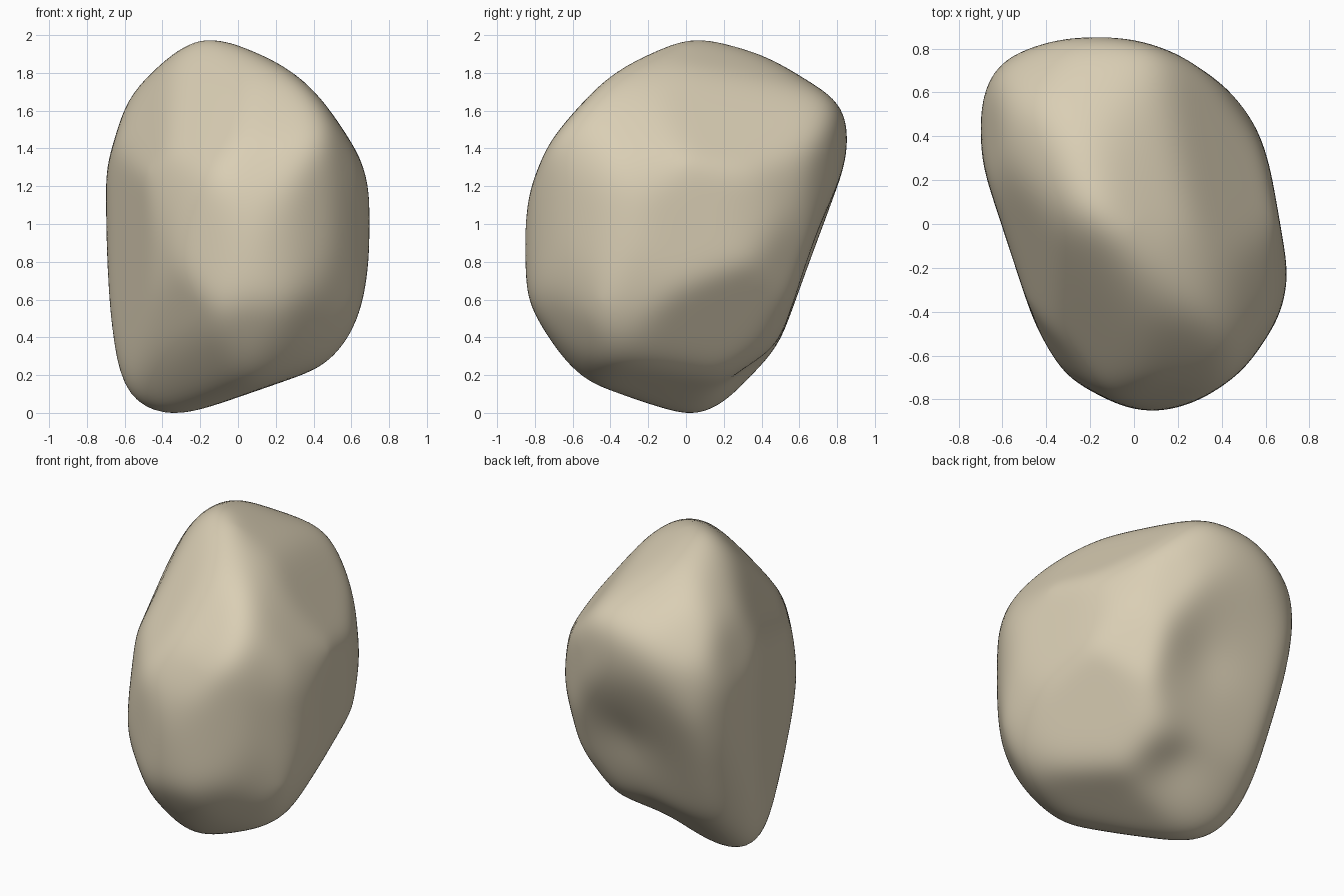
import bpy, bmesh, math
from mathutils import Vector

default_cube = bpy.data.objects.get("Cube")
if default_cube:
    bpy.data.objects.remove(default_cube, do_unlink=True)

MIDDLE = Vector((0, 0, 1))
SHARPNESS = 110
SWELL = 1.013


def cutting_planes(outline, right, up, middle=(0, 0)):
    """Turn each edge of a closed profile into an outward normal over its distance."""
    planes = []
    for (ax, ay), (bx, by) in zip(outline, outline[1:] + outline[:1]):
        across = Vector((by - ay, ax - bx)).normalized()
        distance = across.x * (ax - middle[0]) + across.y * (ay - middle[1])
        planes.append((right * across.x + up * across.y) / distance)
    return planes


def tilted_axes(azimuth, elevation):
    """Right and up directions of a profile facing the given compass angle."""
    a, e = math.radians(azimuth), math.radians(elevation)
    facing = Vector((math.cos(a) * math.cos(e), math.sin(a) * math.cos(e), math.sin(e)))
    right = Vector((-math.sin(a), math.cos(a), 0))
    return right, facing.cross(right)


def soft_reach(ray, planes):
    """Distance from the middle to the planes, slightly rounded where they meet."""
    nearness = [p.dot(ray) for p in planes]
    nearest = max(nearness)
    total = sum((n / nearest) ** SHARPNESS for n in nearness if n > 0)
    return SWELL / nearest * total ** (-1 / SHARPNESS)


# Profiles of the boulder
front_profile = [
    (-.18, 2.04), (.12, 1.92), (.33, 1.79), (.46, 1.65), (.64, 1.37), (.7, 1.17),
    (.7, .9), (.65, .58), (.58, .4), (.46, .27), (-.37, -.02), (-.5, -.01),
    (-.63, .1), (-.69, .36), (-.7, 1.28), (-.58, 1.68), (-.36, 1.91)]
side_profile = [
    (.02, 2.04), (.4, 1.92), (.82, 1.66), (.86, 1.58), (.85, 1.36), (.48, .36),
    (.17, .03), (.03, -.03), (-.57, .17), (-.84, .62), (-.86, .95), (-.82, 1.2),
    (-.72, 1.44), (-.62, 1.57), (-.4, 1.8), (-.2, 1.93)]
plan_profile = [
    (-.7, .45), (-.7, .58), (-.62, .74), (-.33, .86), (-.04, .85), (.18, .78),
    (.41, .63), (.54, .49), (.61, .28), (.7, -.24), (.66, -.42), (.5, -.66),
    (.3, -.8), (.1, -.86), (-.05, -.83), (-.33, -.68), (-.45, -.45), (-.69, .28)]
ridge_profile = [
    (-.02, 1.05), (.24, .98), (.51, .87), (.61, .76), (.68, .57), (.72, .1),
    (.68, -.19), (.25, -.87), (-.06, -.97), (-.28, -.94), (-.52, -.68),
    (-.66, -.3), (-.6, .24), (-.27, .92), (-.16, 1.01)]
hollow_profile = [
    (-.03, .94), (.13, .92), (.25, .81), (.57, .44), (.66, .07), (.63, -.25),
    (.49, -.92), (.36, -1.06), (.28, -1.06), (-.41, -.72), (-.61, -.45),
    (-.72, 0), (-.68, .29), (-.16, .89)]
underside_profile = [
    (.14, .89), (.41, .93), (.67, .82), (.9, .55), (.93, .37), (.88, .01),
    (.66, -.76), (.53, -.96), (.36, -1.02), (-.38, -.91), (-.6, -.72),
    (-.75, -.46), (-.81, -.1), (-.81, .13), (-.73, .4), (-.53, .66), (-.26, .79)]

X, Y, Z = Vector((1, 0, 0)), Vector((0, 1, 0)), Vector((0, 0, 1))
planes = cutting_planes(front_profile, X, Z, (0, 1))
planes += cutting_planes(side_profile, Y, Z, (0, 1))
planes += cutting_planes(plan_profile, X, Y)
planes += cutting_planes(ridge_profile, *tilted_axes(-55, 20))
planes += cutting_planes(hollow_profile, *tilted_axes(125, 20))
planes += cutting_planes(underside_profile, *tilted_axes(55, -27))

# Boulder body: a sphere pressed against all the planes
bm = bmesh.new()
bmesh.ops.create_icosphere(bm, subdivisions=6, radius=1)
for v in bm.verts:
    ray = v.co.normalized()
    v.co = MIDDLE + ray * soft_reach(ray, planes)

# Shallow hollows in the back, above and beside the foot
hollows = [(Vector((0, .66, .85)), .25, .04), (Vector((-.05, .38, .16)), .2, .07)]
for v in bm.verts:
    for centre, radius, depth in hollows:
        falloff = math.exp(-((v.co - centre).length / radius) ** 2)
        v.co += (MIDDLE - v.co).normalized() * depth * falloff

# Weathered, rounded edges
for _ in range(22):
    bmesh.ops.smooth_vert(bm, verts=bm.verts, factor=.5,
                          use_axis_x=True, use_axis_y=True, use_axis_z=True)
bmesh.ops.recalc_face_normals(bm, faces=bm.faces)
for face in bm.faces:
    face.smooth = True

# Stand the boulder on the ground
lowest = min(v.co.z for v in bm.verts)
bmesh.ops.translate(bm, verts=bm.verts, vec=(0, 0, -lowest))

mesh = bpy.data.meshes.new("boulder")
bm.to_mesh(mesh)
bm.free()
boulder = bpy.data.objects.new("boulder", mesh)
bpy.context.collection.objects.link(boulder)

# Sandstone colour
stone = bpy.data.materials.new("sandstone")
stone.use_nodes = True
colour = (.70, .62, .46, 1)
stone.diffuse_color = colour
shader = next(n for n in stone.node_tree.nodes if n.type == "BSDF_PRINCIPLED")
shader.inputs["Base Color"].default_value = colour
mesh.materials.append(stone)
